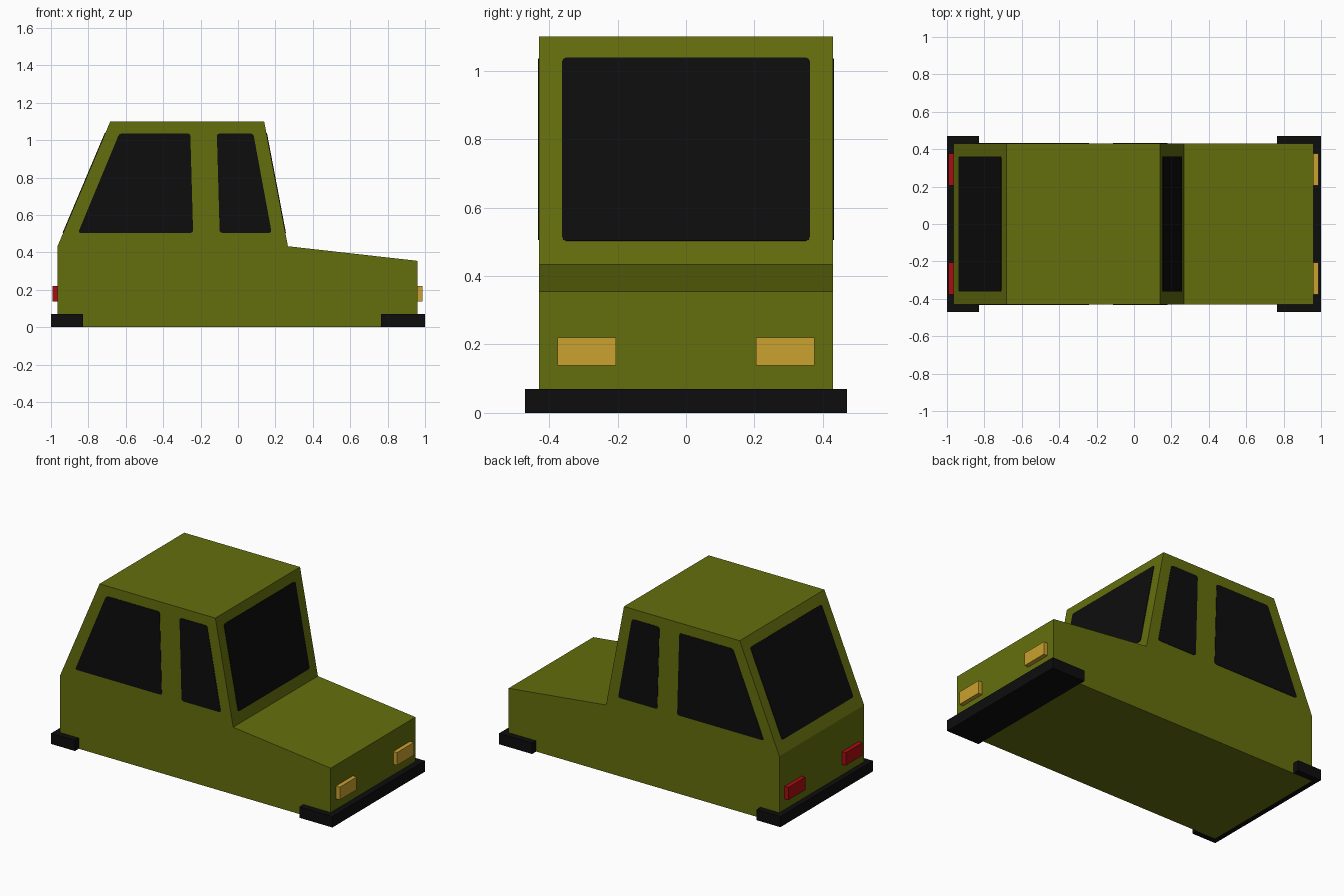
import bpy, bmesh
from mathutils import Vector

if "Cube" in bpy.data.objects:
    bpy.data.objects.remove(bpy.data.objects["Cube"])


def material(name, rgb):
    m = bpy.data.materials.new(name)
    m.diffuse_color = (*rgb, 1)
    m.use_nodes = True
    m.node_tree.nodes["Principled BSDF"].inputs["Base Color"].default_value = m.diffuse_color
    return m


OLIVE = material("olive paint", (0.127, 0.156, 0.0040))
BLACK = material("black trim", (0.0040, 0.0040, 0.0040))
AMBER = material("amber lamp", (0.59, 0.36, 0.028))
RED = material("red lamp", (0.40, 0.004, 0.005))


def extrude_polygon(name, points, depth, mat, corner=0.0):
    """Flat polygon, optionally with rounded corners, extruded along depth."""
    bm = bmesh.new()
    bm.faces.new([bm.verts.new(p) for p in points])
    if corner:
        bmesh.ops.bevel(bm, geom=bm.verts[:], offset=corner, segments=2,
                        profile=0.5, affect='VERTICES')
    out = bmesh.ops.extrude_face_region(bm, geom=bm.faces[:])
    moved = [g for g in out["geom"] if isinstance(g, bmesh.types.BMVert)]
    bmesh.ops.translate(bm, verts=moved, vec=Vector(depth))
    bmesh.ops.recalc_face_normals(bm, faces=bm.faces[:])
    me = bpy.data.meshes.new(name)
    bm.to_mesh(me)
    bm.free()
    me.materials.append(mat)
    ob = bpy.data.objects.new(name, me)
    bpy.context.collection.objects.link(ob)
    return ob


def box(name, x, y, z, mat):
    pts = [(x[0], y[0], z[0]), (x[1], y[0], z[0]), (x[1], y[1], z[0]), (x[0], y[1], z[0])]
    return extrude_polygon(name, pts, (0, 0, z[1] - z[0]), mat)


# Body: side profile extruded across the width
W = 0.43
profile = [(-0.965, 0.001), (0.96, 0.001), (0.96, 0.355), (0.267, 0.433),
           (0.14, 1.10), (-0.683, 1.10), (-0.965, 0.433)]
extrude_polygon("car_body", [(x, -W, z) for x, z in profile], (0, 2 * W, 0), OLIVE)

# Side windows: thin plates on both sides
side_windows = {
    "rear_side_window": [(-0.855, 0.505), (-0.24, 0.505), (-0.255, 1.035), (-0.635, 1.035)],
    "front_side_window": [(-0.098, 0.505), (0.18, 0.505), (0.082, 1.035), (-0.113, 1.035)],
}
for name, shape in side_windows.items():
    for s, side in ((-1, "right"), (1, "left")):
        extrude_polygon(f"{name}_{side}", [(x, s * (W - 0.002), z) for x, z in shape],
                        (0, s * 0.005, 0), BLACK, 0.012)


# Windscreen and rear window: thin plates on the sloped faces
def end_window(name, low, high, z0=0.503, z1=1.038, half=0.362):
    a, b = Vector((low[0], 0, low[1])), Vector((high[0], 0, high[1]))
    p, q = (a.lerp(b, (z - a.z) / (b.z - a.z)) for z in (z0, z1))
    n = (b - a).cross(Vector((0, 1, 0))).normalized()
    if n.x * a.x < 0:
        n = -n
    across = Vector((0, half, 0))
    pts = [c - n * 0.002 for c in (p - across, p + across, q + across, q - across)]
    extrude_polygon(name, pts, n * 0.005, BLACK, 0.012)


end_window("windscreen", profile[3], profile[4])
end_window("rear_window", profile[6], profile[5])

# Bumpers wrap around both ends
box("front_bumper", (0.765, 1.0), (-0.47, 0.47), (0, 0.07), BLACK)
box("rear_bumper", (-1.0, -0.83), (-0.47, 0.47), (0.002, 0.07), BLACK)

# Lamps
for s, side in ((-1, "right"), (1, "left")):
    y = sorted((s * 0.205, s * 0.376))
    box(f"headlamp_{side}", (0.95, 0.987), y, (0.138, 0.22), AMBER)
    box(f"tail_lamp_{side}", (-0.992, -0.955), y, (0.138, 0.22), RED)
